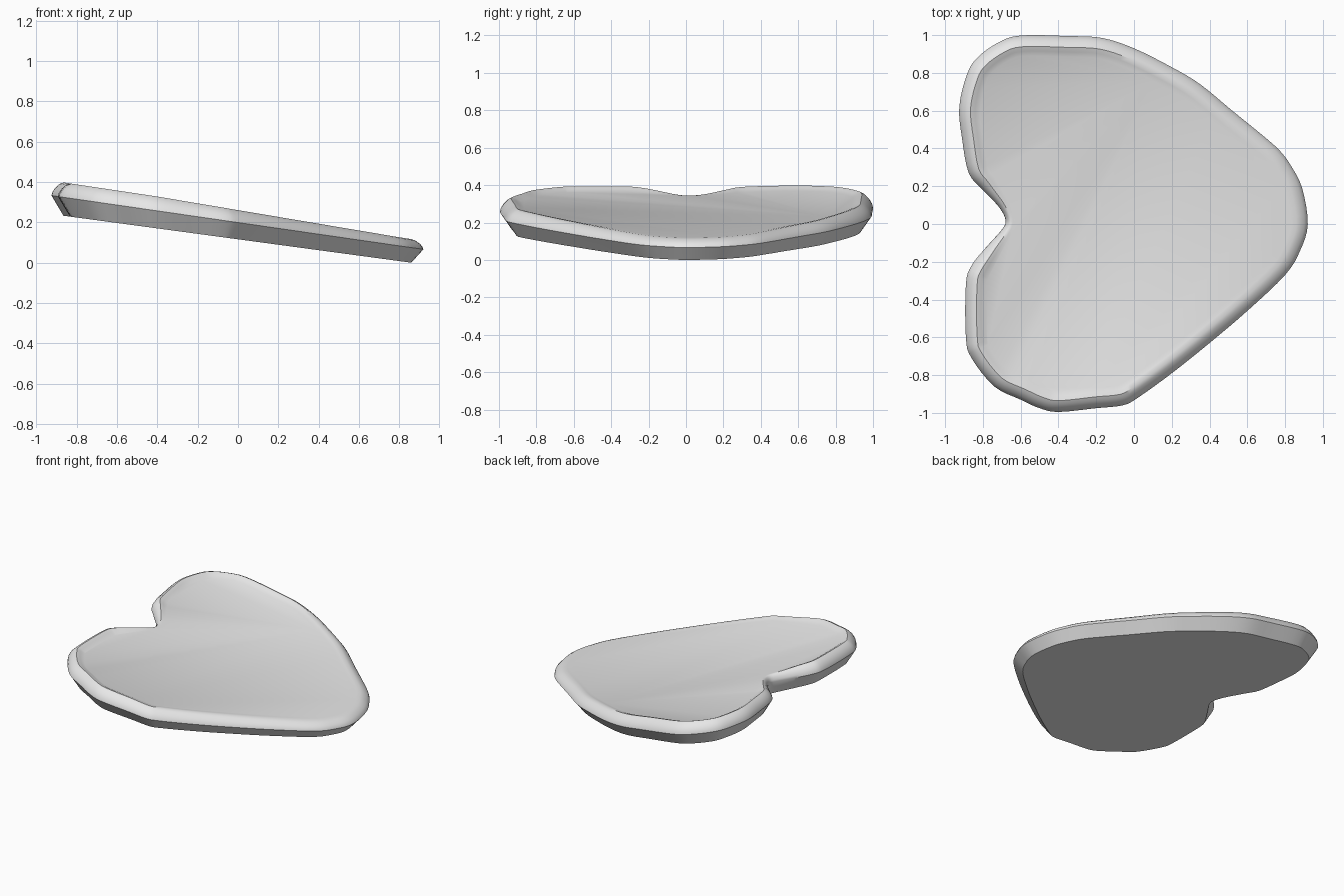
import bpy, bmesh, math
from mathutils import Vector

if "Cube" in bpy.data.objects:
    bpy.data.objects.remove(bpy.data.objects["Cube"])

# Outline of the heart-shaped slab, seen from above (counter-clockwise)
OUT = [(.92, 0), (.89, .19), (.83, .31), (.77, .39), (.68, .47), (.52, .6), (.35, .74), (.2, .83),
       (0, .93), (-.17, .985), (-.35, .995), (-.6, .998), (-.72, .96), (-.83, .88), (-.885, .79),
       (-.925, .62), (-.91, .45), (-.875, .27), (-.8, .18), (-.715, .09), (-.68, .02), (-.7, -.03),
       (-.78, -.12), (-.86, -.22), (-.89, -.32), (-.89, -.6), (-.86, -.71), (-.74, -.86),
       (-.6, -.93), (-.5, -.975), (-.4, -.995), (-.2, -.975), (-.06, -.96), (.02, -.92),
       (.2, -.79), (.4, -.63), (.6, -.46), (.8, -.27), (.88, -.14)]


def smooth_loop(pts, steps):
    """Closed Catmull-Rom curve through the points."""
    p = [Vector(q) for q in pts]
    n, res = len(p), []
    for i in range(n):
        a, b, c, d = p[i - 1], p[i], p[(i + 1) % n], p[(i + 2) % n]
        for k in range(steps):
            t = k / steps
            res.append(0.5 * (2 * b + (c - a) * t + (2 * a - 5 * b + 4 * c - d) * t * t
                              + (3 * b - a - 3 * c + d) * t ** 3))
    return res


loop = smooth_loop(OUT, 4)
N = len(loop)
normals = []
for i in range(N):
    t = (loop[(i + 3) % N] - loop[i - 3]).normalized()
    normals.append(Vector((-t.y, t.x)))          # points inward

# Rim section: inset, height fraction, share of the raised lip
SECTION = [(.06, 0, 0), (.03, .32, 0), (0, .64, 0), (.004, .74, .1), (.018, .86, .4),
           (.04, .96, .8), (.06, 1, 1), (.085, 1, .6), (.11, 1, 0)]

bm = bmesh.new()
rings = []
for inset, h, lip in SECTION:
    ring = []
    for p, nrm in zip(loop, normals):
        near = math.exp(-((p - Vector((-.68, .02))).length / .2) ** 2)   # narrower rim in the notch
        q = p + nrm * inset * (1 - .55 * near)
        low, high = .12 - .135 * q.x, .25 - .15 * q.x
        bulge = .022 * max(0, min(1, (.8 - q.x) / 1.2)) * (1 - near)
        ring.append(bm.verts.new((q.x, q.y, low + (high - low) * h + bulge * lip)))
    rings.append(ring)
for a, b in zip(rings, rings[1:]):
    for i in range(N):
        j = (i + 1) % N
        bm.faces.new((a[i], a[j], b[j], b[i]))
bm.faces.new(rings[0][::-1])     # flat sloping underside
bm.faces.new(rings[-1])          # flat sloping top
bmesh.ops.recalc_face_normals(bm, faces=bm.faces)
zmin = min(v.co.z for v in bm.verts)
bmesh.ops.translate(bm, verts=bm.verts, vec=(0, 0, -zmin))

mesh = bpy.data.meshes.new("heart_slab")
bm.to_mesh(mesh)
bm.free()
slab = bpy.data.objects.new("heart_slab", mesh)
bpy.context.collection.objects.link(slab)

mat = bpy.data.materials.new("light grey")
mat.diffuse_color = (.8, .8, .8, 1)
mat.use_nodes = True
mat.node_tree.nodes["Principled BSDF"].inputs["Base Color"].default_value = mat.diffuse_color
mesh.materials.append(mat)

bpy.context.view_layer.objects.active = slab
slab.select_set(True)
bpy.ops.object.shade_smooth_by_angle(angle=math.radians(35))
